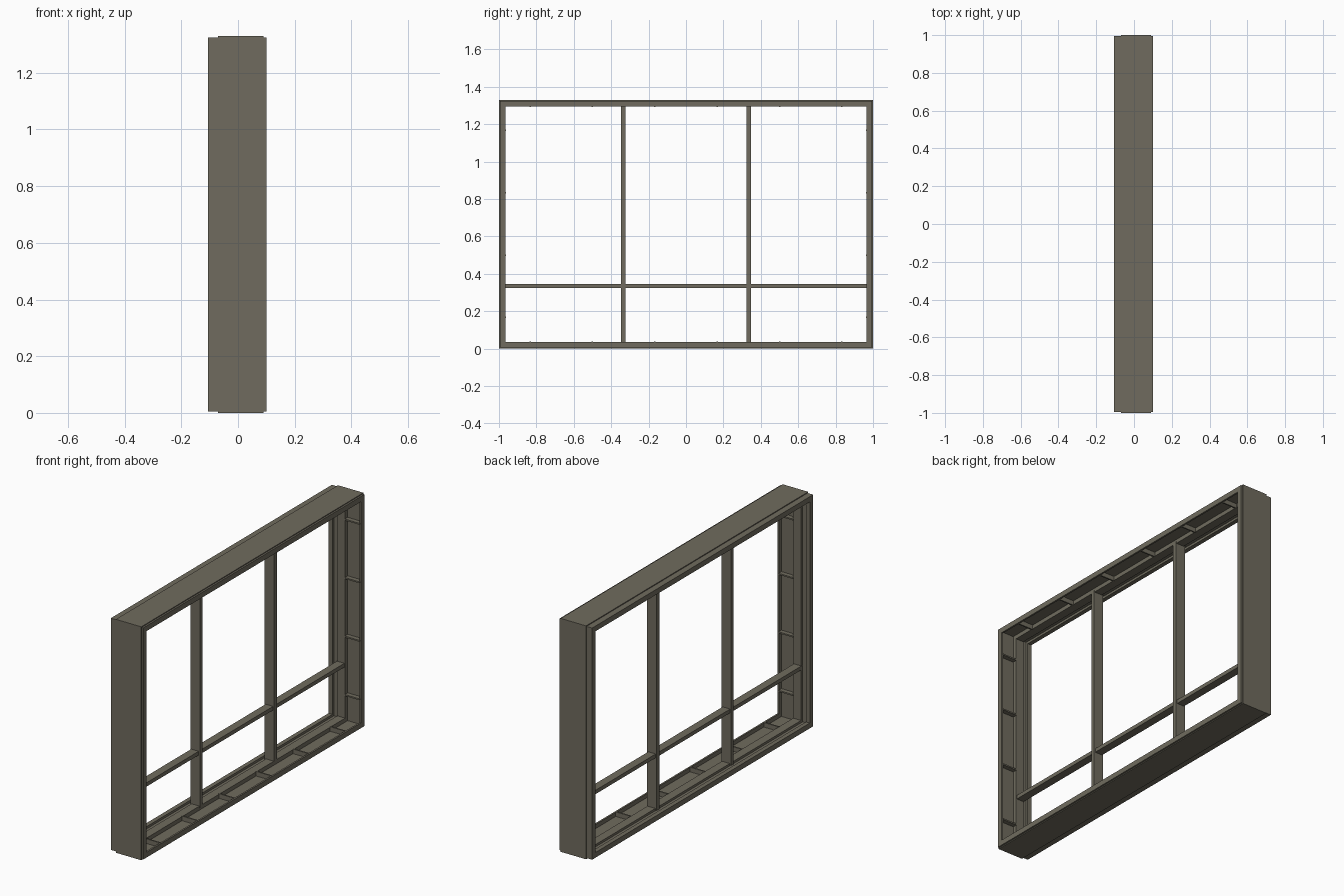
import bpy, bmesh

cube = bpy.data.objects.get("Cube")
if cube:
    bpy.data.objects.remove(cube, do_unlink=True)

HEIGHT = 1.33
HALF = 1.0

paint = bpy.data.materials.new("olive_grey_paint")
paint.use_nodes = True
colour = (0.16, 0.148, 0.112, 1)
paint.diffuse_color = colour
bsdf = next(n for n in paint.node_tree.nodes if n.type == 'BSDF_PRINCIPLED')
bsdf.inputs["Base Color"].default_value = colour
bsdf.inputs["Roughness"].default_value = 0.8


def finish(name, bm):
    bmesh.ops.recalc_face_normals(bm, faces=bm.faces)
    mesh = bpy.data.meshes.new(name)
    bm.to_mesh(mesh)
    bm.free()
    mesh.materials.append(paint)
    obj = bpy.data.objects.new(name, mesh)
    bpy.context.collection.objects.link(obj)
    return obj


def add_box(bm, xs, ys, zs):
    verts = bmesh.ops.create_cube(bm, size=1)["verts"]
    for v in verts:
        v.co = [(a + b) / 2 + c * (b - a) for c, (a, b) in zip(v.co, (xs, ys, zs))]


def box(name, xs, ys, zs):
    bm = bmesh.new()
    add_box(bm, xs, ys, zs)
    return finish(name, bm)


def mitred_frame(name, profile):
    """Sweep a closed (depth, inset) profile round the rectangle."""
    bm = bmesh.new()
    rings = []
    for sy, top in ((-1, False), (1, False), (1, True), (-1, True)):
        rings.append([bm.verts.new((x, sy * (HALF - d), HEIGHT - d if top else d))
                      for x, d in profile])
    n = len(profile)
    for i, ring in enumerate(rings):
        following = rings[(i + 1) % len(rings)]
        for j in range(n):
            k = (j + 1) % n
            bm.faces.new((ring[j], ring[k], following[k], following[j]))
    return finish(name, bm)


# Outer frame: lip, open channel, sash block, groove and rear lip
mitred_frame("window_frame", [
    (0.10, 0.005), (0.10, 0.035), (0.09, 0.035), (0.09, 0.012),
    (0.0, 0.012), (0.0, 0.035), (-0.05, 0.035), (-0.05, 0.022),
    (-0.08, 0.022), (-0.08, 0.035), (-0.105, 0.035), (-0.105, 0.005),
    (-0.07, 0.005), (-0.07, 0.0), (0.09, 0.0), (0.09, 0.005)])

# Stiffening ribs across the channel on all four sides
ribs = bmesh.new()
RIB_X = (-0.002, 0.092)
T = 0.004
LOW, TIP = 0.008, 0.038
for i in range(6):
    y = -5 / 6 + i / 3
    for zs in ((LOW, TIP), (HEIGHT - TIP, HEIGHT - LOW)):
        add_box(ribs, RIB_X, (y - T, y + T), zs)
for i in range(4):
    z = 1 / 6 + i / 3
    for ys in ((-HALF + LOW, -HALF + TIP), (HALF - TIP, HALF - LOW)):
        add_box(ribs, RIB_X, ys, (z - T, z + T))
finish("channel_ribs", ribs)

# Glazing bars
for side, y in (("right", -0.335), ("left", 0.335)):
    box("upright_bar_" + side, (-0.058, 0.002),
        (y - 0.012, y + 0.012), (0.025, HEIGHT - 0.025))
box("cross_bar", (-0.052, -0.005), (-0.975, 0.975), (0.324, 0.346))
